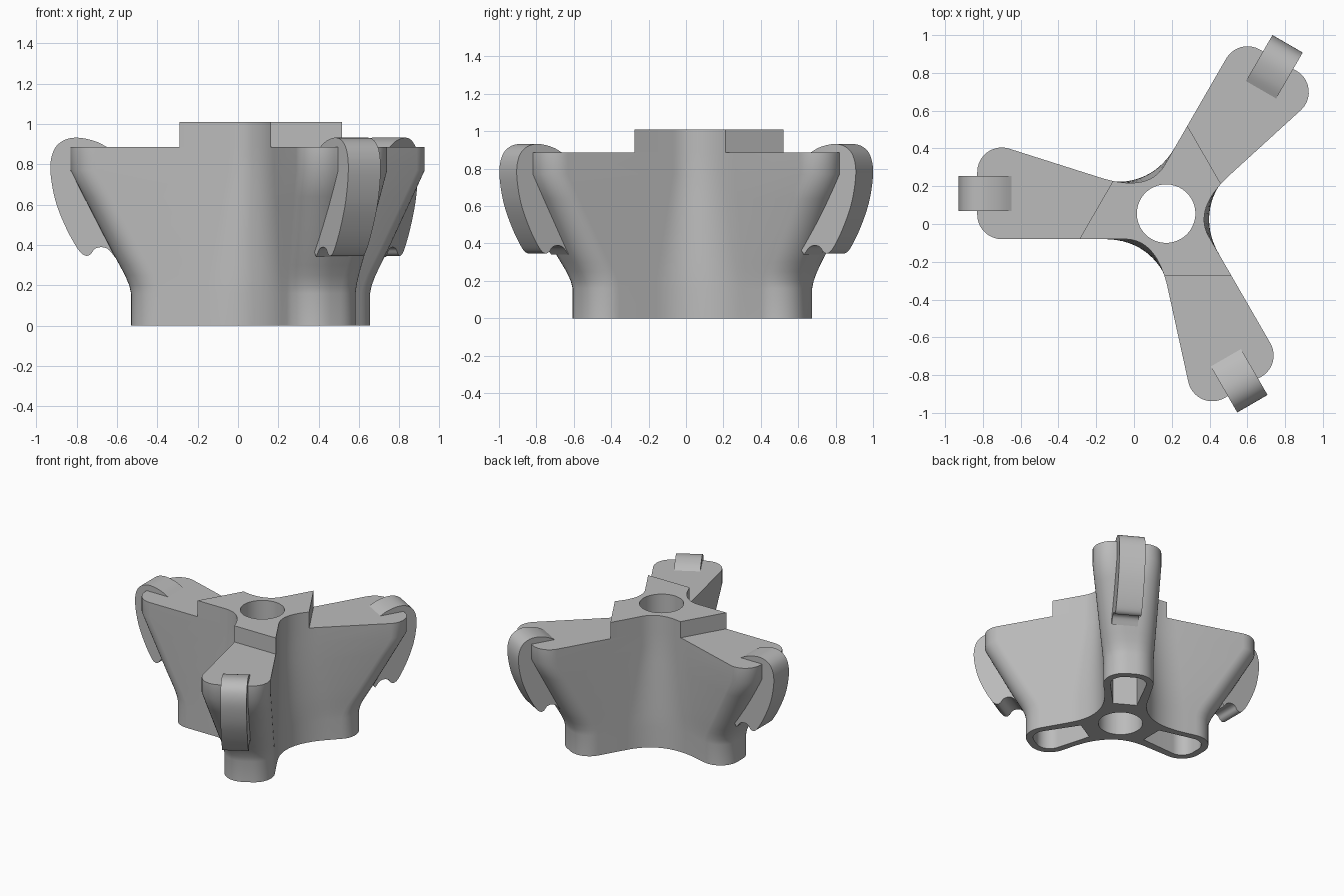
import bpy, bmesh
from math import sin, cos, radians, pi
from mathutils import Vector, Matrix, geometry

if "Cube" in bpy.data.objects:
    bpy.data.objects.remove(bpy.data.objects["Cube"])

CENTRE = Vector((0.17, 0.055))
ARMS = {"back_left": 60, "right": 180, "front_left": 300}
BODY_TOP, HUB_TOP, HOLE_R = 0.885, 1.01, 0.155

grey = bpy.data.materials.new("warm_grey")
grey.use_nodes = True
grey.diffuse_color = (0.5, 0.5, 0.5, 1)
grey.node_tree.nodes["Principled BSDF"].inputs["Base Color"].default_value = (0.5, 0.5, 0.5, 1)


def loft(name, rings):
    """Closed solid skinned through equal-length rings of 3D points."""
    bm = bmesh.new()
    loops = [[bm.verts.new(p) for p in ring] for ring in rings]
    n = len(loops[0])
    for low, high in zip(loops, loops[1:]):
        for i in range(n):
            j = (i + 1) % n
            bm.faces.new((low[i], low[j], high[j], high[i]))
    bm.faces.new(loops[0][::-1])
    bm.faces.new(loops[-1])
    bmesh.ops.recalc_face_normals(bm, faces=bm.faces)
    mesh = bpy.data.meshes.new(name)
    bm.to_mesh(mesh)
    bm.free()
    mesh.materials.append(grey)
    obj = bpy.data.objects.new(name, mesh)
    bpy.context.collection.objects.link(obj)
    return obj


def activate(obj):
    bpy.ops.object.select_all(action='DESELECT')
    obj.select_set(True)
    bpy.context.view_layer.objects.active = obj


def cut(obj, cutter):
    cutter.hide_render = True
    mod = obj.modifiers.new("cut", 'BOOLEAN')
    mod.operation, mod.solver, mod.object = 'DIFFERENCE', 'EXACT', cutter
    activate(obj)
    bpy.ops.object.modifier_apply(modifier=mod.name)
    bpy.data.objects.remove(cutter)


def smooth(obj, angle=32):
    activate(obj)
    bpy.ops.object.shade_smooth_by_angle(angle=radians(angle))


def turn(p, deg):
    return Matrix.Rotation(radians(deg), 2) @ Vector(p)


def lift(points, z):
    return [(CENTRE.x + p.x, CENTRE.y + p.y, z) for p in points]


def mix(a, b, t):
    return a + (b - a) * t


def arm_end(u, v_low, v_high, r, start=-106, steps=10):
    """Two rounded corners at the tip of an arm."""
    pts = [Vector((u + r * cos(a), v_low + r * sin(a)))
           for a in (radians(mix(start, 0, i / steps)) for i in range(steps + 1))]
    pts += [Vector((u + r * cos(a), v_high + r * sin(a)))
            for a in (radians(90 * i / steps) for i in range(steps + 1))]
    return pts


def outline(t):
    """Three-armed section: t = 0 at the foot, 1 at the top."""
    r = mix(0.147, 0.13, t)
    tip = arm_end(mix(0.553, 0.87, t), mix(-0.071, -0.22, t), 0.135 - r, r)
    near_u, far_u = mix(0.33, 0.22, t), mix(0.42, 0.35, t)
    root = Vector((0, -0.08))
    slope = (tip[0] - root) / tip[0].x
    pts = []
    for deg in ARMS.values():
        pts += [turn(p, deg) for p in tip]
        # concave fillet into the next arm
        p1 = turn((near_u, 0.135), deg)
        p2 = turn(root + slope * far_u, deg + 120)
        hit = geometry.intersect_line_line(
            p1.to_3d(), turn((0, 0.135), deg).to_3d(),
            p2.to_3d(), turn(root, deg + 120).to_3d())[0].to_2d()
        for i in range(17):
            s = i / 16
            pts.append(p1 * (1 - s) ** 2 + hit * 2 * s * (1 - s) + p2 * s * s)
    return pts


def clip_polygon(pts, normal, limit):
    out = []
    for a, b in zip(pts, pts[1:] + pts[:1]):
        da, db = a.dot(normal) - limit, b.dot(normal) - limit
        if da <= 0:
            out.append(a)
        if da * db < 0:
            out.append(a.lerp(b, da / (da - db)))
    return out


def hole_cutter():
    circle = [Vector((HOLE_R * cos(a), HOLE_R * sin(a)))
              for a in (2 * pi * i / 64 for i in range(64))]
    return loft("hole_cutter", [lift(circle, -0.1), lift(circle, 1.2)])


# Flared three-armed body
levels = [(0, 0), (0.16, 0), (0.2, 0.03), (0.25, 0.1), (0.3, 0.19), (0.36, 0.3),
          (0.5, 0.54), (0.64, 0.78), (0.77, 1), (BODY_TOP, 1)]
body = loft("flared_body", [lift(outline(t), z) for z, t in levels])
cut(body, hole_cutter())

# Hollow pockets under each arm
pocket = arm_end(0.553, -0.071, -0.012, 0.097) + [Vector((0.27, 0.07)), Vector((0.27, -0.1))]
for name, deg in ARMS.items():
    section = [turn(p, deg) for p in pocket]
    cut(body, loft(name + "_pocket", [lift(section, -0.1), lift(section, 0.62)]))
smooth(body)

# Raised hub, trimmed by three slanted edges
trim = outline(1)
for deg in (30, 150, 270):
    trim = clip_polygon(trim, turn((1, 0), deg), 0.33)
hub = loft("raised_hub", [lift(trim, BODY_TOP), lift(trim, HUB_TOP)])
cut(hub, hole_cutter())
smooth(hub)


def spline(pts, steps=5):
    """Smooth curve through the given points."""
    out = []
    ends = [pts[0]] + pts + [pts[-1]]
    for a, b, c, d in zip(ends, ends[1:], ends[2:], ends[3:]):
        for i in range(steps):
            s = i / steps
            out.append(0.5 * (2 * b + (c - a) * s + (2 * a - 5 * b + 4 * c - d) * s * s
                              + (3 * b - a - 3 * c + d) * s ** 3))
    return out + [pts[-1]]


# Hooked grip on the tip of each arm: (outward, height) profile
grip_curve = [(0.81, 0.88), (0.88, 0.915), (0.97, 0.932), (1.04, 0.915), (1.085, 0.865),
              (1.1, 0.77), (1.075, 0.62), (1.02, 0.48), (0.96, 0.375), (0.925, 0.347),
              (0.9, 0.355), (0.88, 0.38), (0.85, 0.389), (0.815, 0.38), (0.78, 0.34)]
profile = spline([Vector(p) for p in grip_curve]) + [Vector((0.74, 0.4)), Vector((0.79, 0.8))]
for name, deg in ARMS.items():
    sides = []
    for v in (-0.2, -0.015):
        flat = [turn((p.x, v), deg) + CENTRE for p in profile]
        sides.append([(q.x, q.y, p.y) for q, p in zip(flat, profile)])
    smooth(loft(name + "_grip", sides), 40)
